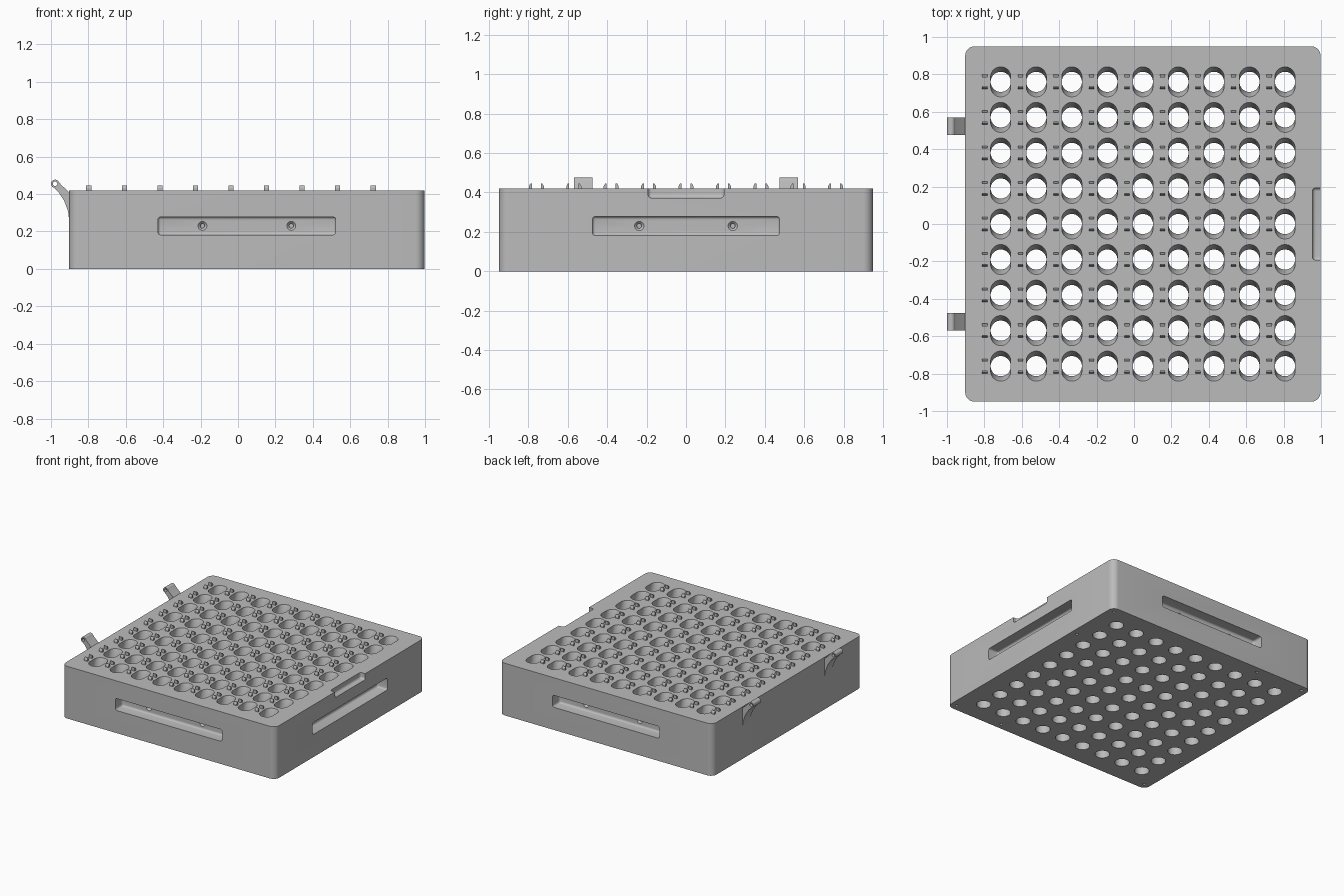
import bpy, bmesh
from math import sin, cos, pi, radians
from mathutils import Matrix, Vector

if "Cube" in bpy.data.objects:
    bpy.data.objects.remove(bpy.data.objects["Cube"])

grey = bpy.data.materials.new("mid_grey")
grey.use_nodes = True
grey.diffuse_color = (0.5, 0.5, 0.5, 1)
grey.node_tree.nodes["Principled BSDF"].inputs["Base Color"].default_value = (0.5, 0.5, 0.5, 1)

CX, HALF, TOP = 0.0475, 0.95, 0.42      # body centre, half width, height
PITCH, HOLE_R = 0.19, 0.054
GRID = [(CX + PITCH * i, PITCH * j) for i in range(-4, 5) for j in range(-4, 5)]


def finish(name, bm, helper=False):
    bmesh.ops.recalc_face_normals(bm, faces=bm.faces)
    mesh = bpy.data.meshes.new(name)
    bm.to_mesh(mesh)
    bm.free()
    mesh.materials.append(grey)
    obj = bpy.data.objects.new(name, mesh)
    bpy.context.collection.objects.link(obj)
    obj.hide_render = helper
    return obj


def add_box(bm, lo, hi):
    lo, hi = Vector(lo), Vector(hi)
    m = Matrix.Translation((lo + hi) / 2) @ Matrix.Diagonal((*(hi - lo), 1))
    return bmesh.ops.create_cube(bm, size=1, matrix=m)["verts"]


def bevel_edges(bm, edges, width, segments):
    bmesh.ops.bevel(bm, geom=edges, offset=width, segments=segments,
                    profile=0.5, affect='EDGES')


def loft(bm, rings):
    # Closed solid through a stack of equal rings
    loops = [[bm.verts.new(p) for p in ring] for ring in rings]
    for a, b in zip(loops, loops[1:]):
        for i in range(len(a)):
            j = (i + 1) % len(a)
            bm.faces.new((a[i], a[j], b[j], b[i]))
    bm.faces.new(loops[0])
    bm.faces.new(loops[-1])


def circle(x, y, z, r, n=24, stretch=0.0):
    # Circle that can be pulled apart along y into a slot
    pts = []
    for i in range(n):
        a = 2 * pi * (i + 0.5) / n
        pts.append((x + r * cos(a), y + r * sin(a) + (stretch if sin(a) > 0 else -stretch), z))
    return pts


def cut(target, cutter):
    mod = target.modifiers.new(cutter.name, 'BOOLEAN')
    mod.operation, mod.solver, mod.object = 'DIFFERENCE', 'EXACT', cutter
    cutter.hide_viewport = True


def smooth(obj):
    bpy.ops.object.select_all(action='DESELECT')
    obj.select_set(True)
    bpy.context.view_layer.objects.active = obj
    bpy.ops.object.shade_smooth_by_angle(angle=radians(30))


# Body block with rounded upright corners
bm = bmesh.new()
add_box(bm, (CX - HALF, -HALF, 0), (CX + HALF, HALF, TOP))
upright = [e for e in bm.edges if abs(e.verts[0].co.z - e.verts[1].co.z) > 0.1]
bevel_edges(bm, upright, 0.05, 8)
body = finish("body", bm)

# Through holes, flared along y at the top, and small blind holes underneath
bm = bmesh.new()
for x, y in GRID:
    loft(bm, [circle(x, y, -0.05, HOLE_R), circle(x, y, TOP - 0.06, HOLE_R),
              circle(x, y, TOP + 0.01, HOLE_R, stretch=0.031)])
edge = HALF - 0.05
for k in range(4):
    turn = Matrix.Rotation(k * pi / 2, 3, 'Z')
    for spot in ((edge, edge, 0), (edge, HALF / 2, 0)):
        p = turn @ Vector(spot)
        loft(bm, [circle(p.x + CX, p.y, z, 0.012, 12) for z in (-0.05, 0.06)])
cut(body, finish("hole_cutter", bm, True))

# Filleted slot recesses in the front, back and right-hand sides
bm = bmesh.new()
for k in (-1, 0, 1):
    part = bmesh.new()
    add_box(part, (HALF - 0.09, -0.475, 0.182), (HALF + 0.1, 0.475, 0.278))
    bevel_edges(part, part.edges[:], 0.015, 4)
    # Countersunk screw holes in the slot floor
    for y in (-0.2375, 0.2375):
        rings = [[(d, y + px, 0.23 + py) for px, py, _ in circle(0, 0, 0, r, 16)]
                 for d, r in ((0.82, 0.012), (0.848, 0.012), (0.862, 0.026))]
        loft(part, rings)
    bmesh.ops.transform(part, verts=part.verts,
                        matrix=Matrix.Translation((CX, 0, 0)) @ Matrix.Rotation(k * pi / 2, 4, 'Z'))
    temp = bpy.data.meshes.new("temp")
    part.to_mesh(temp)
    part.free()
    bm.from_mesh(temp)
    bpy.data.meshes.remove(temp)
slots = finish("slot_cutter", bm, True)
cut(body, slots)
body.modifiers[-1].use_self = True

# Finger notch on the top edge
bm = bmesh.new()
add_box(bm, (CX + HALF - 0.043, -0.193, 0.372), (1.1, 0.193, 0.55))
bevel_edges(bm, bm.edges[:], 0.018, 5)
cut(body, finish("notch_cutter", bm, True))

# Bake the cuts
bpy.context.view_layer.update()
baked = bpy.data.meshes.new_from_object(body.evaluated_get(bpy.context.evaluated_depsgraph_get()))
body.modifiers.clear()
body.data = baked
smooth(body)

# Pairs of wedge-topped pegs beside every hole
bm = bmesh.new()
for x, y in GRID:
    for s in (-1, 1):
        px = x - 0.085
        profile = [(0.023, -0.01), (0.023, 0.026), (0.03, 0.026), (0.038, 0.012), (0.038, -0.01)]
        loft(bm, [[(px + w, y + s * a, TOP + b) for a, b in profile] for w in (-0.014, 0.014)])
finish("pegs", bm)

# Hinge arms with eyelets on the left-hand edge
arm = [(-0.89, 0.27), (-0.904, 0.27), (-0.909, 0.31), (-0.93, 0.365), (-0.96, 0.41),
       (-0.994, 0.443), (-0.978, 0.438), (-0.962, 0.452), (-0.963, 0.47),
       (-0.945, 0.449), (-0.904, 0.411), (-0.89, 0.411)]
for side, name in ((-1, "front_hinge_arm"), (1, "back_hinge_arm")):
    ys = (side * 0.475, side * 0.57)
    bm = bmesh.new()
    loft(bm, [[(x, y, z) for x, z in arm] for y in ys])
    # Eyelet tube
    loops = [[bm.verts.new((-0.978 + px, y, 0.455 + pz)) for px, pz, _ in circle(0, 0, 0, r, 20)]
             for y, r in ((ys[0], 0.022), (ys[1], 0.022), (ys[1], 0.012), (ys[0], 0.012))]
    for k in range(4):
        a, b = loops[k], loops[(k + 1) % 4]
        for i in range(20):
            j = (i + 1) % 20
            bm.faces.new((a[i], a[j], b[j], b[i]))
    smooth(finish(name, bm))
